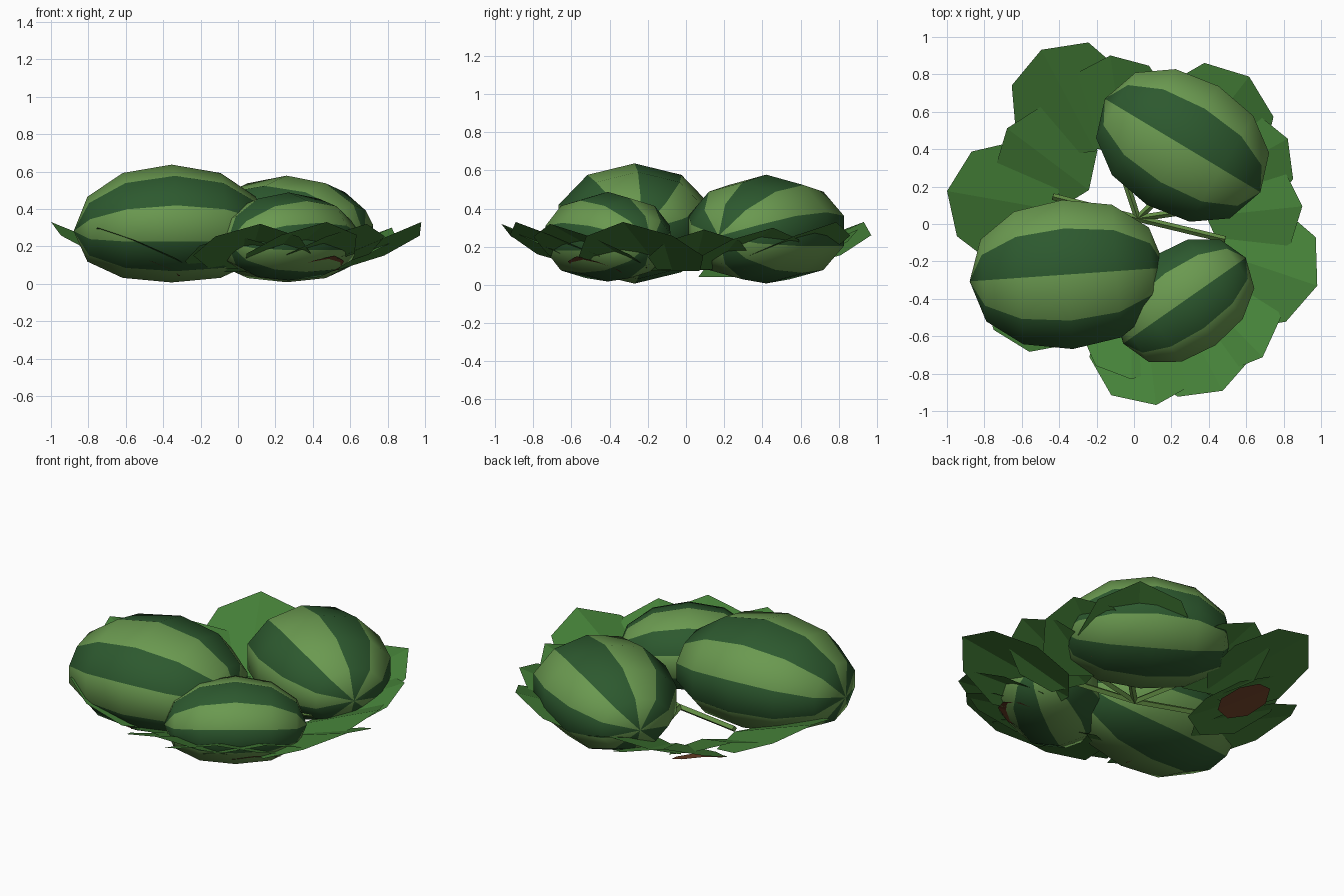
import bpy, bmesh, math, random
from mathutils import Vector, Matrix

if "Cube" in bpy.data.objects:
    bpy.data.objects.remove(bpy.data.objects["Cube"])

random.seed(4)


def material(name, rgb):
    m = bpy.data.materials.new(name)
    m.diffuse_color = (*rgb, 1)
    m.use_nodes = True
    m.node_tree.nodes["Principled BSDF"].inputs["Base Color"].default_value = m.diffuse_color
    return m


LIGHT = material("light_rind", (0.145, 0.32, 0.08))
DARK = material("dark_rind", (0.026, 0.10, 0.028))
LEAF = material("leaf_green", (0.06, 0.22, 0.04))
STEM = material("stem_green", (0.13, 0.28, 0.06))
BROWN = material("dry_brown", (0.16, 0.055, 0.022))


def finish(bm, name, mats, smooth=False):
    for f in bm.faces:
        f.smooth = smooth
    me = bpy.data.meshes.new(name)
    bm.to_mesh(me)
    bm.free()
    for m in mats:
        me.materials.append(m)
    ob = bpy.data.objects.new(name, me)
    bpy.context.collection.objects.link(ob)
    return ob


def melon(name, centre, half, heading, sides=10):
    """Striped melon, long axis along its heading, ends drooping a little."""
    bm = bmesh.new()
    length, width, height = half
    droop = 0.13 * height

    def point(u, v, w):
        return bm.verts.new((u * length, v * width, w * height - droop * u * u))

    rings = []
    for u, r in ((-.86, .55), (-.5, .89), (0, 1), (.5, .89), (.86, .55)):
        rings.append([point(u, r * math.sin(k * math.tau / sides), r * math.cos(k * math.tau / sides))
                      for k in range(sides)])
    tail, tip = point(-1, 0, 0), point(1, 0, 0)
    for k in range(sides):
        n = (k + 1) % sides
        faces = [bm.faces.new((a[k], a[n], b[n], b[k])) for a, b in zip(rings, rings[1:])]
        faces.append(bm.faces.new((tail, rings[0][n], rings[0][k])))
        faces.append(bm.faces.new((tip, rings[-1][k], rings[-1][n])))
        for f in faces:
            f.material_index = 1 - k % 2
    bmesh.ops.recalc_face_normals(bm, faces=bm.faces)
    bm.transform(Matrix.Translation(centre) @ Matrix.Rotation(math.radians(heading), 4, 'Z'))
    finish(bm, name, (LIGHT, DARK), True)


def leaf(name, azimuth, reach, size, tip_z, mat, slope=0.40, fold=0.15):
    """Eight-sided sheet folded along its rib, its tip raised at the given reach."""
    bm = bmesh.new()
    rim = []
    for k in range(8):
        a = k * math.tau / 8
        s = size * (1 if k == 0 else random.uniform(0.97, 1.04))
        x, y = s * math.cos(a), s * math.sin(a) * 1.06
        rim.append(bm.verts.new((reach - size + x, y,
                                 tip_z - slope * (size - x) - fold * abs(y))))
    bm.faces.new(rim[:5])
    bm.faces.new([rim[0]] + rim[4:])
    bm.transform(Matrix.Rotation(math.radians(azimuth), 4, 'Z'))
    finish(bm, name, (mat,))


def stem(name, start, end, radius=0.018):
    """Four-sided stick between two points."""
    a, b = Vector(start), Vector(end)
    bm = bmesh.new()
    bmesh.ops.create_cone(bm, cap_ends=True, segments=4, radius1=radius,
                          radius2=radius, depth=(b - a).length)
    bm.transform(Matrix.Translation((a + b) / 2)
                 @ (b - a).to_track_quat('Z', 'Y').to_matrix().to_4x4())
    finish(bm, name, (STEM,))


# Melons
melon("large_melon", (-0.355, -0.27, 0.322), (0.525, 0.42, 0.315), 4)
melon("medium_melon", (0.26, 0.42, 0.293), (0.485, 0.39, 0.285), -31)
melon("small_melon", (0.27, -0.41, 0.253), (0.40, 0.305, 0.235), 215)

# Green leaves: azimuth of the tip, reach, size, tip height
leaves = [(118, 1.055, 0.31, 0.33), (98, 0.91, 0.27, 0.29), (170, 1.015, 0.31, 0.33),
          (143, 0.85, 0.27, 0.26), (52, 1.0, 0.31, 0.33), (29, 0.94, 0.27, 0.30),
          (6, 0.905, 0.26, 0.29), (-18.6, 1.034, 0.32, 0.33), (-46, 0.99, 0.29, 0.32),
          (-62, 1.01, 0.30, 0.33), (-83, 0.975, 0.30, 0.32), (-91, 0.83, 0.25, 0.26),
          (217, 0.94, 0.28, 0.30)]
for i, (azimuth, reach, size, z) in enumerate(leaves):
    leaf(f"leaf_{i + 1}", azimuth, reach, size, z, LEAF)

# Stems fanning out from the middle to the leaves
for i, (azimuth, length) in enumerate([(-13, 0.5), (8, 0.45), (42, 0.45), (105, 0.32), (165, 0.45)]):
    a = math.radians(azimuth)
    stem(f"stem_{i + 1}", (0.02, 0.03, 0.11), (length * math.cos(a), length * math.sin(a) + 0.03, 0.14))

# Dry brown leaves under the ring
for i in range(4):
    leaf(f"dry_leaf_{i + 1}", 42 + 90 * i, 0.77, 0.15, 0.15, BROWN, 0.38, 0.1)
